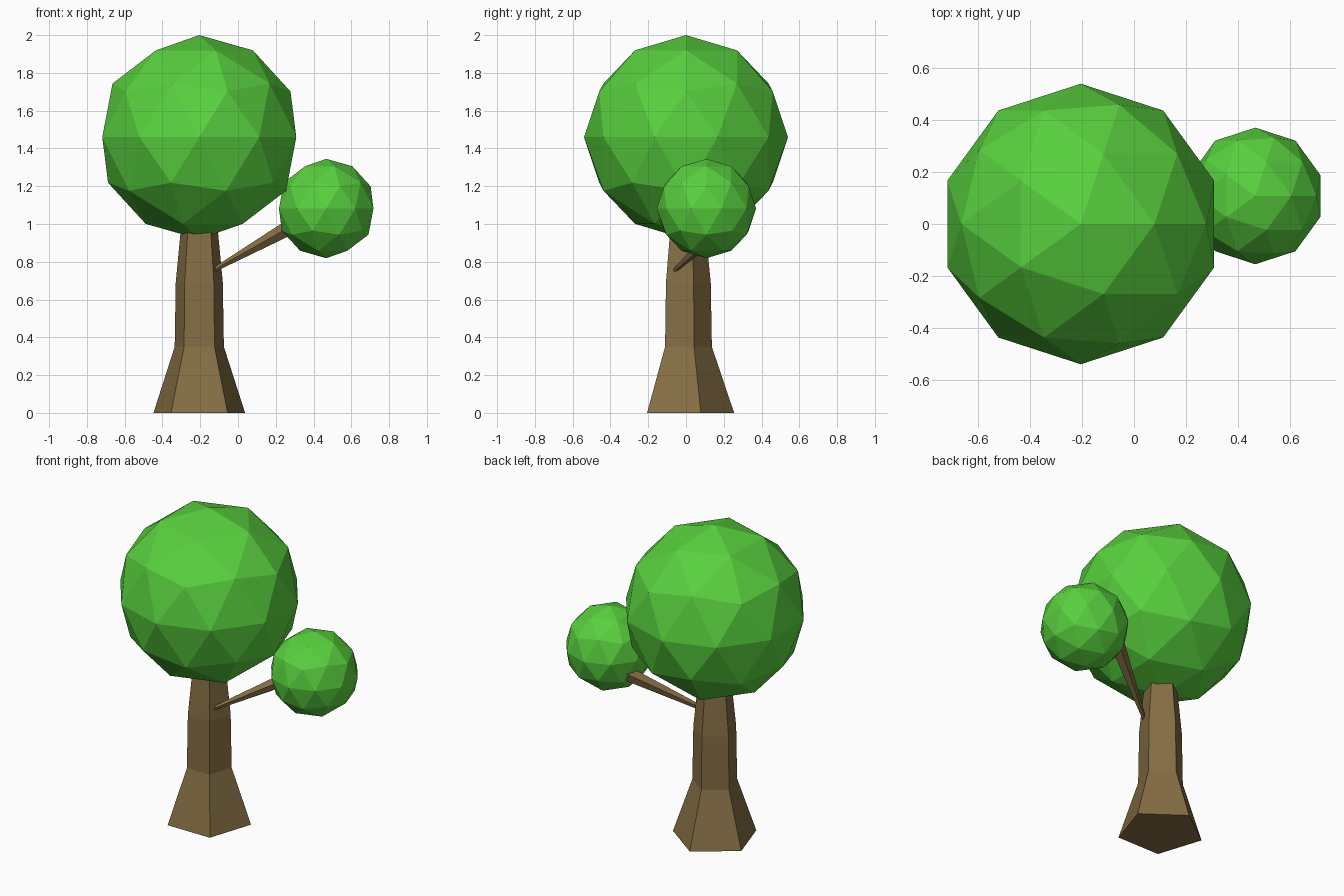
import bpy
import bmesh
import math
from mathutils import Vector

cube = bpy.data.objects.get("Cube")
if cube:
    bpy.data.objects.remove(cube, do_unlink=True)


def make_material(name, rgb):
    mat = bpy.data.materials.new(name)
    mat.use_nodes = True
    color = (*rgb, 1.0)
    mat.diffuse_color = color
    bsdf = mat.node_tree.nodes["Principled BSDF"]
    bsdf.inputs["Base Color"].default_value = color
    bsdf.inputs["Roughness"].default_value = 0.9
    return mat


bark = make_material("bark_brown", (0.235, 0.156, 0.058))
leaf = make_material("leaf_green", (0.098, 0.63, 0.048))


def add_object(name, bm, mat, location=(0, 0, 0)):
    bmesh.ops.recalc_face_normals(bm, faces=bm.faces)
    mesh = bpy.data.meshes.new(name)
    bm.to_mesh(mesh)
    bm.free()
    mesh.materials.append(mat)
    obj = bpy.data.objects.new(name, mesh)
    obj.location = location
    bpy.context.collection.objects.link(obj)
    return obj


def add_column(name, profile, mat, location, sides=5):
    """Closed column through (height, radius) rings, one corner towards +y."""
    bm = bmesh.new()
    rings = []
    for height, radius in profile:
        angles = [math.pi / 2 + math.tau * i / sides for i in range(sides)]
        rings.append([bm.verts.new((radius * math.cos(a), radius * math.sin(a), height))
                      for a in angles])
    for low, high in zip(rings, rings[1:]):
        for i in range(sides):
            j = (i + 1) % sides
            bm.faces.new((low[i], low[j], high[j], high[i]))
    bm.faces.new(rings[0])
    bm.faces.new(rings[-1])
    return add_object(name, bm, mat, location)


def add_foliage(name, center, radius):
    bm = bmesh.new()
    bmesh.ops.create_icosphere(bm, subdivisions=2, radius=radius)
    return add_object(name, bm, leaf, center)


# Five-sided trunk with a flared foot
add_column("trunk", [(0, 0.255), (0.35, 0.137), (0.69, 0.131), (1.0, 0.1)],
           bark, (-0.205, 0, 0))

# Side branch, widening towards the small foliage ball
start, end = Vector((-0.13, -0.06, 0.755)), Vector((0.36, 0.235, 1.03))
axis = end - start
branch = add_column("branch", [(0, 0.012), (axis.length, 0.05)], bark, start)
branch.rotation_euler = axis.to_track_quat('Z', 'Y').to_euler()

# Faceted foliage balls
add_foliage("large_foliage", (-0.205, 0, 1.46), 0.54)
add_foliage("small_foliage", (0.467, 0.108, 1.082), 0.263)
